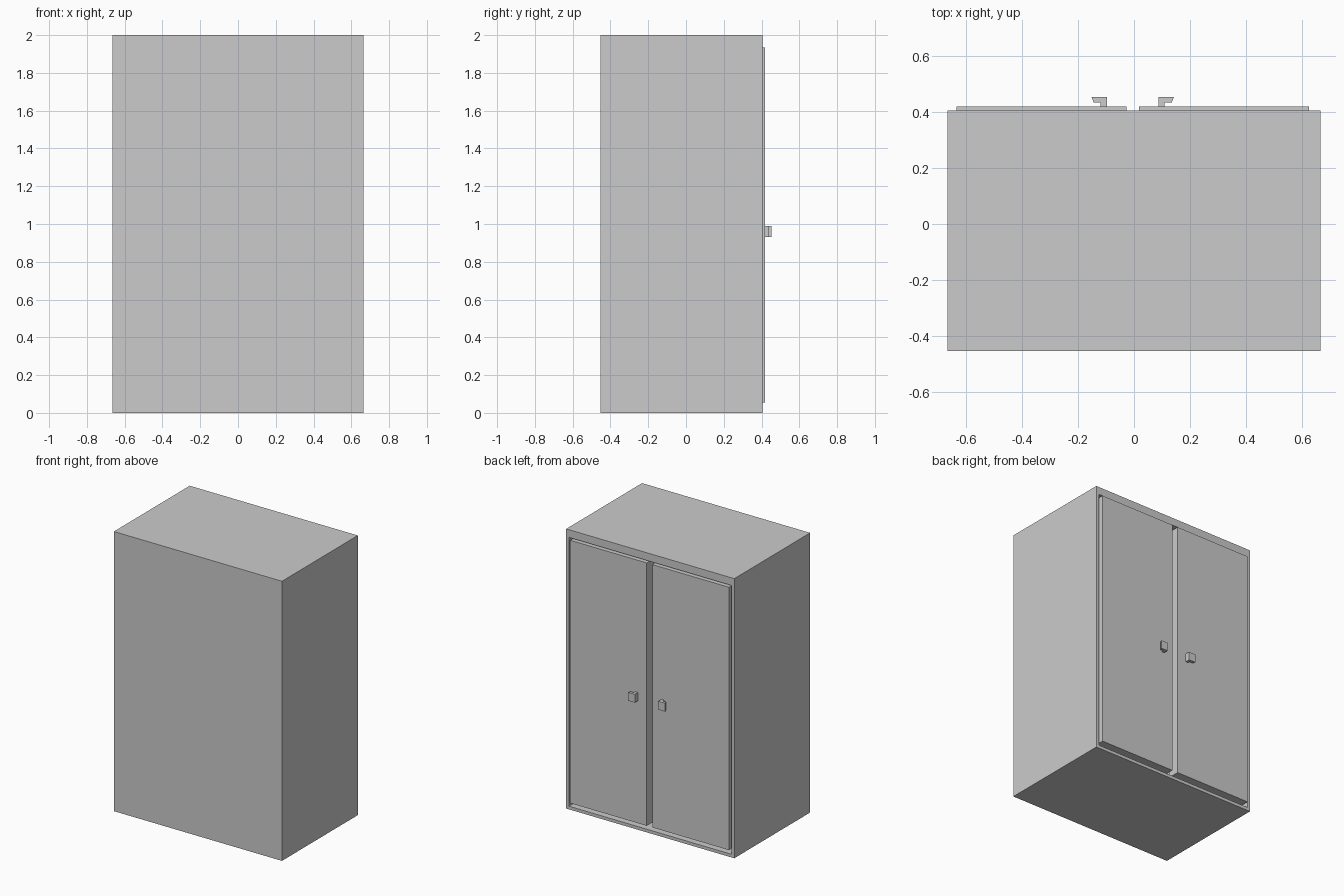
import bpy, bmesh
from mathutils import Vector

if "Cube" in bpy.data.objects:
    bpy.data.objects.remove(bpy.data.objects["Cube"])

CX = -0.0045           # centre line between the doors
FRONT = 0.404          # plane of the open side of the cabinet


def finish(name, bm):
    bmesh.ops.recalc_face_normals(bm, faces=bm.faces[:])
    mesh = bpy.data.meshes.new(name)
    bm.to_mesh(mesh)
    bm.free()
    obj = bpy.data.objects.new(name, mesh)
    bpy.context.collection.objects.link(obj)
    return obj


def box(lo, hi):
    bm = bmesh.new()
    bmesh.ops.create_cube(bm, size=1)
    for v in bm.verts:
        v.co = Vector([(a + b) / 2 + c * (b - a) for a, b, c in zip(lo, hi, v.co)])
    return bm


# Cabinet body: a box hollowed out from its door side
bm = box((-0.665, -0.453, 0), (0.665, FRONT, 2))
bm.normal_update()
opening = max(bm.faces, key=lambda f: f.normal.y)
bmesh.ops.inset_region(bm, faces=[opening], thickness=0.032)
for v in opening.verts:
    if v.co.z > 1:
        v.co.z = 1.945
cavity = bmesh.ops.extrude_face_region(bm, geom=[opening])
moved = [g for g in cavity["geom"] if isinstance(g, bmesh.types.BMVert)]
bmesh.ops.translate(bm, verts=moved, vec=(0, -0.825, 0))
if opening.is_valid:
    bmesh.ops.delete(bm, geom=[opening], context='FACES_ONLY')
finish("cabinet_body", bm)

# Hooked handle outline: (distance from centre line, y)
HANDLE = [(0.0925, 0.41), (0.0925, 0.453), (0.147, 0.453),
          (0.139, 0.433), (0.114, 0.433), (0.114, 0.41)]

for side, s in (("left", -1), ("right", 1)):
    # Door slab, slightly proud of the frame
    x0, x1 = sorted((CX + s * 0.0225, CX + s * 0.628))
    finish(side + "_door", box((x0, 0.335, 0.055), (x1, 0.418, 1.935)))

    # Handle extruded upwards from its outline
    bm = bmesh.new()
    face = bm.faces.new([bm.verts.new((CX + s * d, y, 0.93)) for d, y in HANDLE])
    top = bmesh.ops.extrude_face_region(bm, geom=[face], use_keep_orig=True)
    bmesh.ops.translate(bm, vec=(0, 0, 0.06),
                        verts=[g for g in top["geom"] if isinstance(g, bmesh.types.BMVert)])
    finish(side + "_handle", bm)
